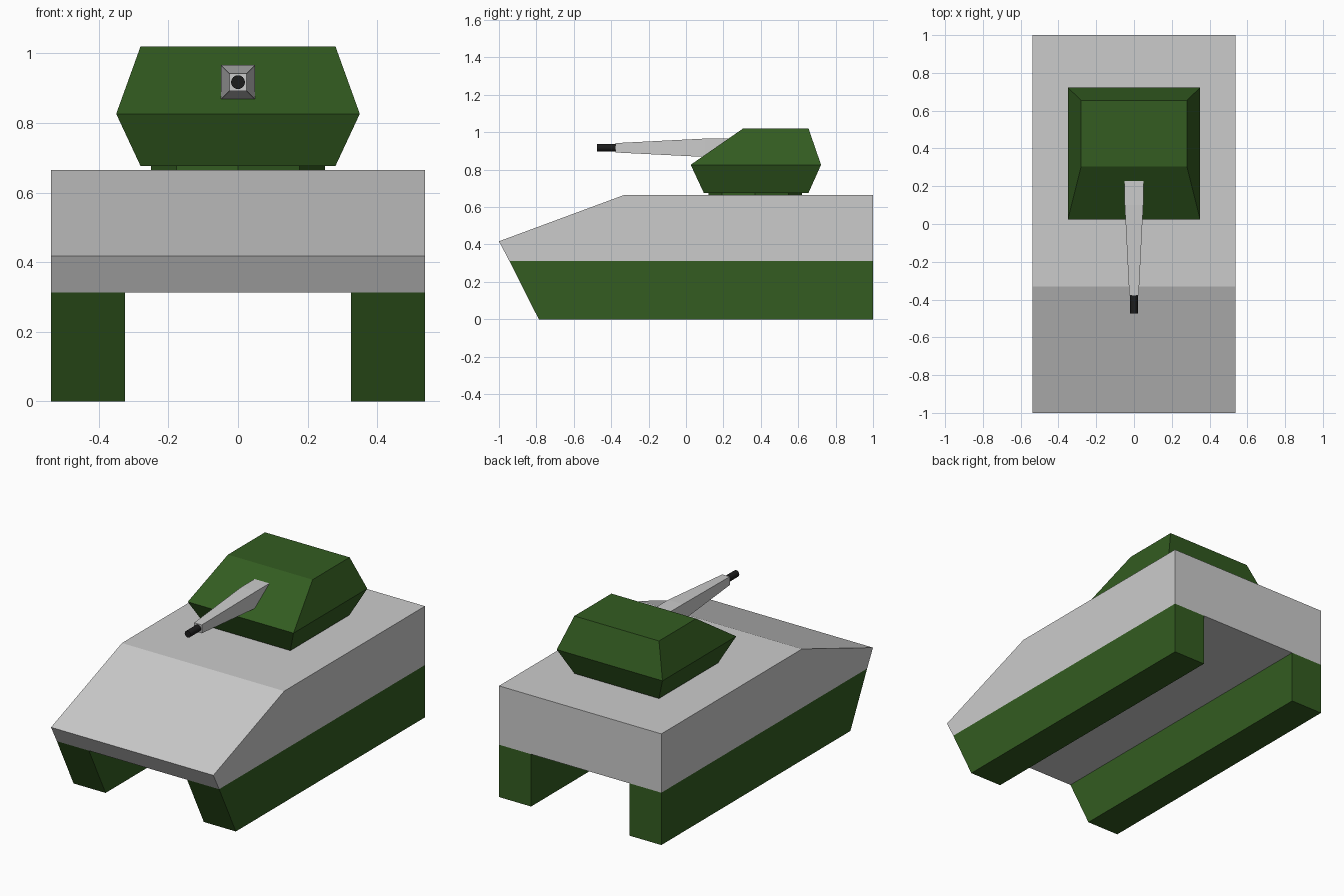
import bpy, bmesh
from math import radians
from mathutils import Matrix

if "Cube" in bpy.data.objects:
    bpy.data.objects.remove(bpy.data.objects["Cube"])


def material(name, rgb):
    m = bpy.data.materials.new(name)
    m.diffuse_color = (*rgb, 1)
    m.use_nodes = True
    m.node_tree.nodes["Principled BSDF"].inputs["Base Color"].default_value = m.diffuse_color
    return m


GREEN = material("green_paint", (0.033, 0.107, 0.015))
BLACK = material("dark_metal", (0.012, 0.012, 0.012))


def finish(bm, name, mat=None):
    bmesh.ops.recalc_face_normals(bm, faces=bm.faces)
    mesh = bpy.data.meshes.new(name)
    bm.to_mesh(mesh)
    bm.free()
    ob = bpy.data.objects.new(name, mesh)
    bpy.context.collection.objects.link(ob)
    if mat:
        mesh.materials.append(mat)
    return ob


def loft(name, rings, mat=None):
    """Skin equal-length point rings and cap both ends."""
    bm = bmesh.new()
    vs = [[bm.verts.new(p) for p in ring] for ring in rings]
    n = len(rings[0])
    for a, b in zip(vs, vs[1:]):
        for i in range(n):
            j = (i + 1) % n
            bm.faces.new((a[i], a[j], b[j], b[i]))
    bm.faces.new(vs[0])
    bm.faces.new(vs[-1])
    return finish(bm, name, mat)


def extrude_x(name, profile, x0, x1, mat=None):
    return loft(name, [[(x, y, z) for y, z in profile] for x in (x0, x1)], mat)


def cylinder(name, r, depth, sides, matrix, mat):
    bm = bmesh.new()
    bmesh.ops.create_cone(bm, cap_ends=True, segments=sides, radius1=r,
                          radius2=r, depth=depth, matrix=matrix)
    return finish(bm, name, mat)


# Hull with sloped nose
extrude_x("hull", [(-1, 0.417), (-0.33, 0.665), (1, 0.665), (1, 0.313), (-0.945, 0.313)],
          -0.537, 0.537)

# Track units, mirrored across the centre
track = extrude_x("tracks", [(-0.945, 0.313), (1, 0.313), (1, 0), (-0.787, 0)],
                  0.325, 0.537, GREEN)
track.modifiers.new("mirror", 'MIRROR')

# Turret ring
cylinder("turret_ring", 0.25, 0.04, 8, Matrix.Translation((0, 0.37, 0.665)), GREEN)

# Turret: half width, front y, back y, height
levels = [(0.28, 0.095, 0.655, 0.676), (0.35, 0.025, 0.722, 0.826), (0.28, 0.305, 0.655, 1.02)]
loft("turret", [[(-w, f, z), (w, f, z), (w, b, z), (-w, b, z)] for w, f, b, z in levels], GREEN)

# Tapered square gun barrel
GZ = 0.917
loft("gun_barrel", [[(-h, y, GZ - h), (h, y, GZ - h), (h, y, GZ + h), (-h, y, GZ + h)]
                    for y, h in ((-0.378, 0.025), (0.1, 0.049), (0.3, 0.049))])

# Round muzzle
muzzle = cylinder("muzzle", 0.02, 0.12, 16,
                  Matrix.Translation((0, -0.415, GZ)) @ Matrix.Rotation(radians(90), 4, 'X'), BLACK)
muzzle.select_set(True)
bpy.context.view_layer.objects.active = muzzle
bpy.ops.object.shade_smooth_by_angle()
